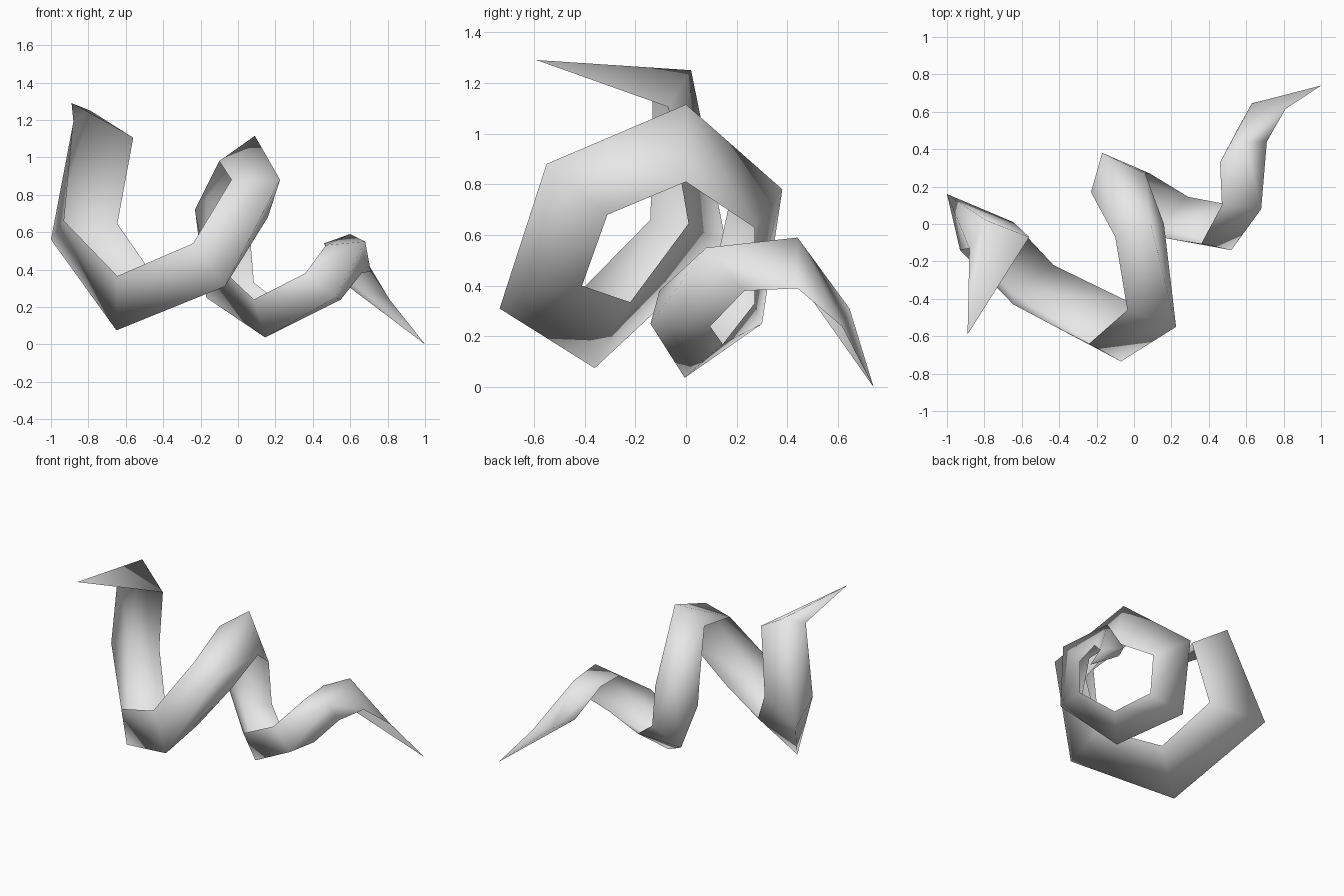
import bpy
import bmesh

# Three rails along the coiled husk; it is an open V-shaped strip:
# the outer rail is the fold, the left and right rails are the free edges
outer_rail = [(-.79, .02, 1.25), (-1, .16, .56), (-.65, -.36, .075), (-.07, -.735, .31),
              (.225, -.55, .88), (.09, 0, 1.115), (-.17, .38, .78), (-.17, .30, .25),
              (.145, -.005, .037), (.52, -.14, .25), (.68, .08, .55), (.60, .44, .59), (.63, .645, .31)]
left_rail = [(-.88, -.13, 1.19), (-.93, -.14, .66), (-.645, -.43, .365), (-.24, -.64, .54),
             (-.035, -.46, .88), (-.10, -.07, .98), (-.23, .17, .72), (-.18, .12, .49),
             (.085, -.06, .24), (.36, -.105, .38), (.47, .10, .53), (.46, .33, .54), (.55, .50, .34)]
right_rail = [(-.56, -.07, 1.105), (-.645, .01, .645), (-.43, -.22, .335), (-.04, -.41, .40),
              (.16, -.31, .68), (.16, 0, .81), (.06, .27, .63), (.085, .27, .33),
              (.29, .145, .17), (.55, .095, .24), (.66, .23, .38), (.71, .44, .39), (.81, .615, .24)]
upper_tip = (-.89, -.59, 1.29)
lower_tip = (1, .74, 0)

bm = bmesh.new()
rings = [[bm.verts.new(p) for p in ring] for ring in zip(left_rail, outer_rail, right_rail)]

# Two walls of the strip: each panel is split along the twist
for a, b in zip(rings, rings[1:]):
    for i in range(2):
        bm.faces.new((a[i], a[i + 1], b[i + 1]))
        bm.faces.new((a[i], b[i + 1], b[i]))

# Pointed ends, open on the same side as the strip
top, end = bm.verts.new(upper_tip), bm.verts.new(lower_tip)
for i in range(2):
    bm.faces.new((top, rings[0][i + 1], rings[0][i]))
    bm.faces.new((rings[-1][i], rings[-1][i + 1], end))

for f in bm.faces:
    f.smooth = True

mesh = bpy.data.meshes.new("spiral_husk")
bm.to_mesh(mesh)
bm.free()

# Single plain colour
grey = bpy.data.materials.new("light grey")
grey.diffuse_color = (.8, .8, .8, 1)
mesh.materials.append(grey)

husk = bpy.data.objects.new("spiral_husk", mesh)
bpy.context.collection.objects.link(husk)
